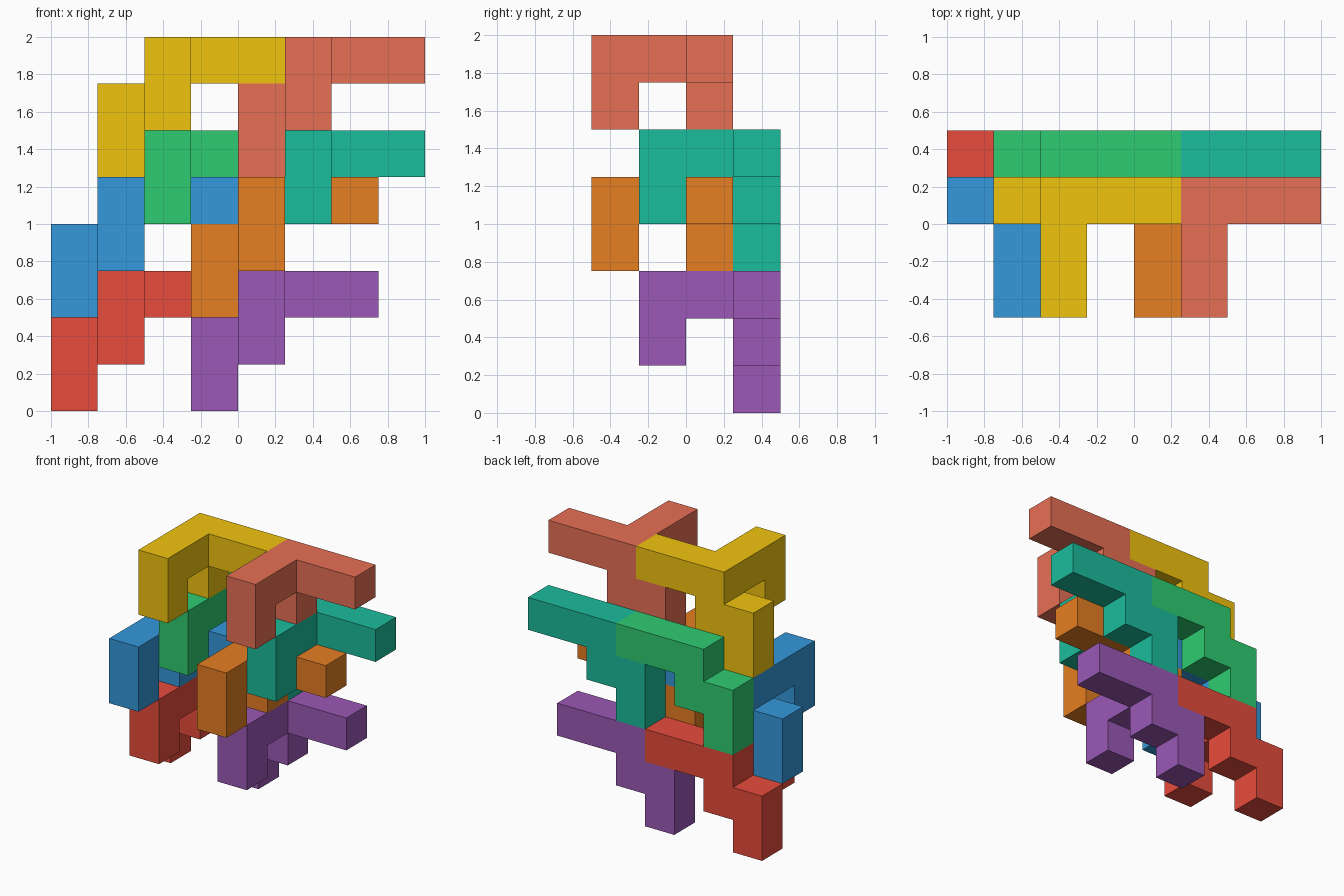
import bpy, bmesh
from mathutils import Vector, Color

if "Cube" in bpy.data.objects:
    bpy.data.objects.remove(bpy.data.objects["Cube"])

S = 0.25  # edge of one unit cube

# Unit cubes of one piece: stepped back wall plus a hooked arm to the front
CELLS = [(0, 3, 0), (0, 3, 1), (1, 3, 1), (1, 3, 2), (2, 3, 2), (3, 3, 2),
         (1, 2, 2), (1, 1, 2), (1, 1, 1)]


def cube_face(cell, axis, side):
    """Corners of one cube face, wound outward."""
    u, v = (axis + 1) % 3, (axis + 2) % 3
    corners = []
    for a, b in ((0, 0), (1, 0), (1, 1), (0, 1)):
        p = list(cell)
        p[axis] += side
        p[u] += a
        p[v] += b
        corners.append(tuple(p))
    return corners if side else corners[::-1]


def make_piece(name, offset, srgb):
    bm = bmesh.new()
    verts = {}
    for cell in CELLS:
        for axis in range(3):
            for side in (0, 1):
                nb = list(cell)
                nb[axis] += 2 * side - 1
                if tuple(nb) in CELLS:
                    continue  # inner wall
                face = []
                for p in cube_face(cell, axis, side):
                    if p not in verts:
                        q = Vector(p) + Vector(offset)
                        verts[p] = bm.verts.new((q.x * S - 1, q.y * S - 0.5, q.z * S))
                    face.append(verts[p])
                bm.faces.new(face)
    # merge coplanar squares into clean flat faces
    bmesh.ops.dissolve_limit(bm, angle_limit=0.01, verts=bm.verts[:], edges=bm.edges[:])
    mesh = bpy.data.meshes.new(name)
    bm.to_mesh(mesh)
    bm.free()
    mat = bpy.data.materials.new(name + "_paint")
    color = Color([c / 255 for c in srgb]).from_srgb_to_scene_linear()
    mat.diffuse_color = (*color, 1)
    mat.use_nodes = True
    mat.node_tree.nodes["Principled BSDF"].inputs["Base Color"].default_value = mat.diffuse_color
    mesh.materials.append(mat)
    bpy.context.collection.objects.link(bpy.data.objects.new(name, mesh))


# Four layers, each a left piece and an identical right piece three cubes over
LAYERS = [
    ("bottom", (0, 0, 0), (231, 76, 60), (155, 89, 182)),
    ("lower_middle", (0, -1, 2), (52, 152, 219), (230, 126, 34)),
    ("upper_middle", (1, 0, 3), (46, 204, 113), (26, 188, 156)),
    ("top", (1, -1, 5), (241, 196, 15), (231, 112, 85)),
]
for layer, (x, y, z), left_color, right_color in LAYERS:
    make_piece(layer + "_left_piece", (x, y, z), left_color)
    make_piece(layer + "_right_piece", (x + 3, y, z), right_color)
